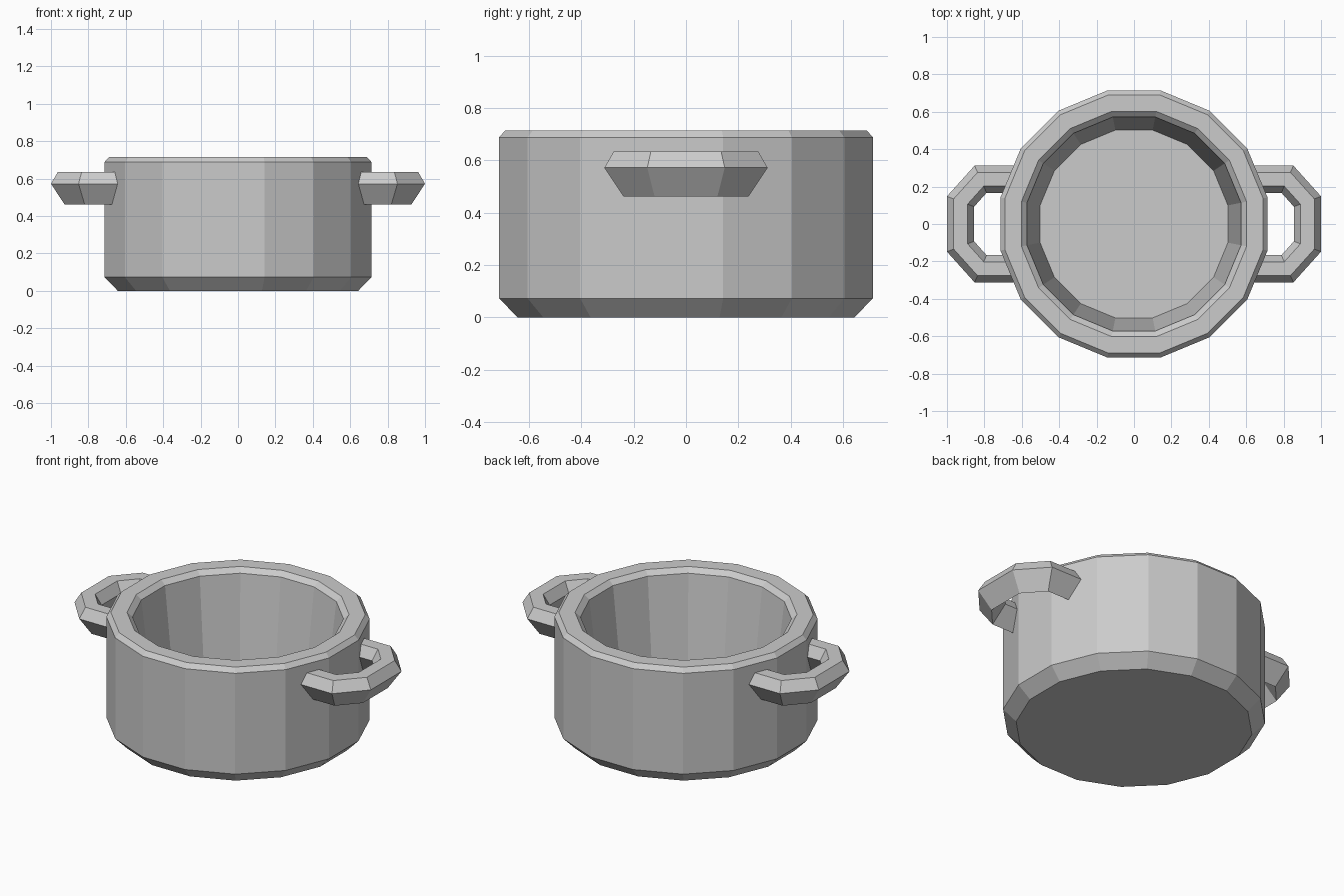
import bpy, bmesh, math
from mathutils import Vector

if "Cube" in bpy.data.objects:
    bpy.data.objects.remove(bpy.data.objects["Cube"])


def make_object(name, rings):
    """Skin equal-sized vertex rings with quads and cap both ends."""
    bm = bmesh.new()
    loops = [[bm.verts.new(p) for p in ring] for ring in rings]
    n = len(rings[0])
    for a, b in zip(loops, loops[1:]):
        for i in range(n):
            j = (i + 1) % n
            bm.faces.new((a[i], a[j], b[j], b[i]))
    bm.faces.new(loops[0])
    bm.faces.new(loops[-1])
    bmesh.ops.recalc_face_normals(bm, faces=bm.faces)
    mesh = bpy.data.meshes.new(name)
    bm.to_mesh(mesh)
    bm.free()
    obj = bpy.data.objects.new(name, mesh)
    bpy.context.collection.objects.link(obj)
    return obj


# Pot body: 16-sided lathe, (flat half-width, height) from outer base to inner floor
SIDES = 16
profile = [(0.643, 0.0), (0.714, 0.073), (0.714, 0.688), (0.69, 0.715),
           (0.602, 0.715), (0.572, 0.688), (0.502, 0.073)]
rings = []
for flat, z in profile:
    r = flat / math.cos(math.pi / SIDES)
    rings.append([(r * math.cos((i + 0.5) * math.tau / SIDES),
                   r * math.sin((i + 0.5) * math.tau / SIDES), z)
                  for i in range(SIDES)])
make_object("pot_body", rings)

# Handles: pentagon section (outward offset, height) mitred along a bent path
section = [(0.073, 0.572), (0.037, 0.634), (-0.037, 0.634), (-0.072, 0.572), (0.0, 0.462)]
path = [Vector(p) for p in [(0.56, -0.239), (0.82, -0.239), (0.927, -0.12),
                            (0.927, 0.12), (0.82, 0.239), (0.56, 0.239)]]


def outward(a, b):
    d = (b - a).normalized()
    return Vector((d.y, -d.x))


normals = [outward(a, b) for a, b in zip(path, path[1:])]
for name, side in (("right_handle", 1), ("left_handle", -1)):
    rings = []
    for i, p in enumerate(path):
        n0, n1 = normals[max(i - 1, 0)], normals[min(i, len(normals) - 1)]
        mitre = (n0 + n1) / (1 + n0.dot(n1))
        rings.append([(side * (p.x + o * mitre.x), p.y + o * mitre.y, z)
                      for o, z in section])
    make_object(name, rings)
